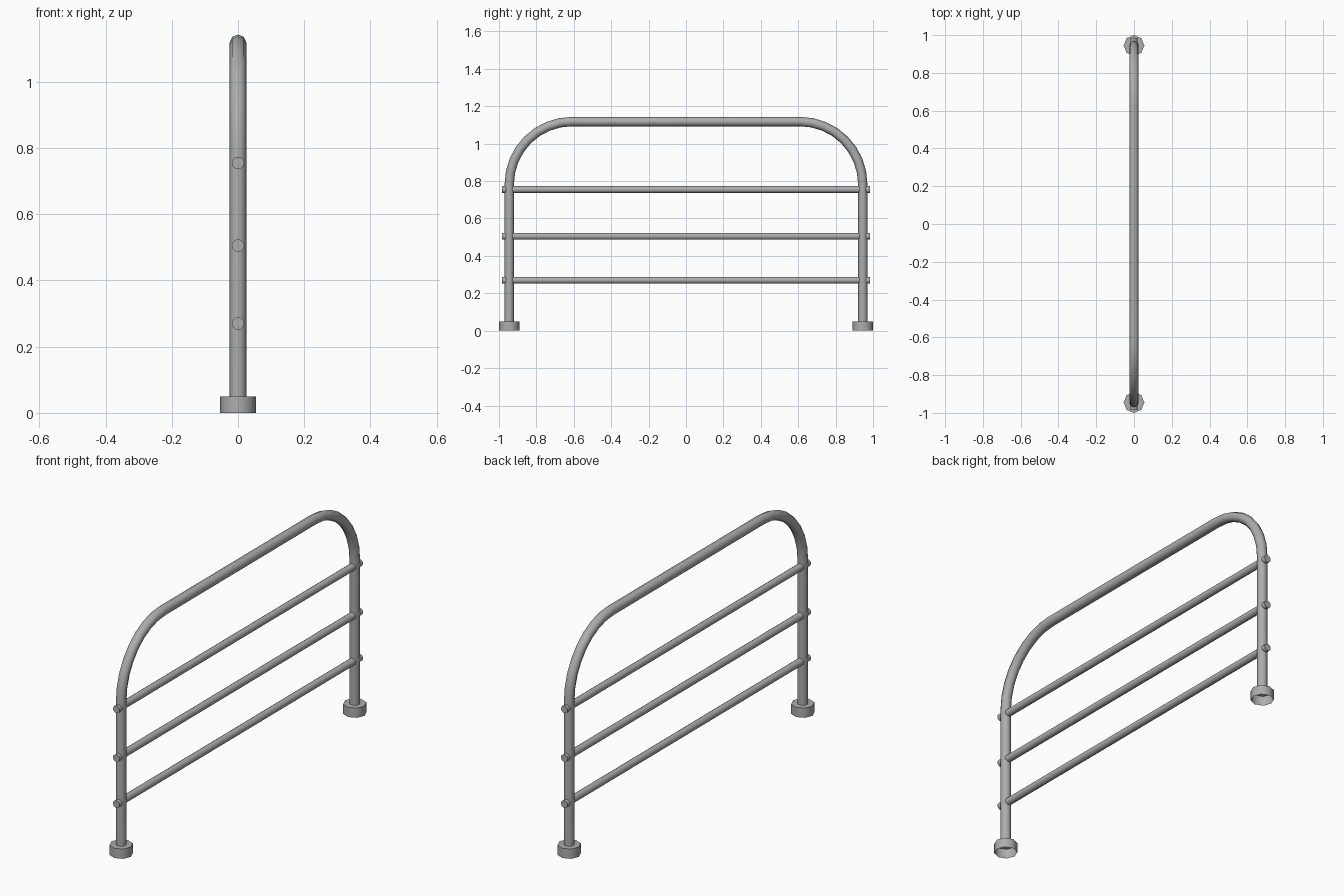
import bpy, bmesh
from math import sin, cos, pi, radians
from mathutils import Vector

cube = bpy.data.objects.get("Cube")
if cube:
    bpy.data.objects.remove(cube, do_unlink=True)

steel = bpy.data.materials.new("grey steel")
steel.use_nodes = True
GREY = (0.42, 0.42, 0.42, 1)
steel.diffuse_color = GREY
steel.node_tree.nodes["Principled BSDF"].inputs["Base Color"].default_value = GREY

X_AXIS = Vector((1, 0, 0))


def tube(name, path, radius, sides, caps=(True, True)):
    """Sweep a round section along a path of (y, z) points."""
    pts = [Vector((0, y, z)) for y, z in path]
    bm = bmesh.new()
    rings = []
    for i, p in enumerate(pts):
        tangent = (pts[min(i + 1, len(pts) - 1)] - pts[max(i - 1, 0)]).normalized()
        side = tangent.cross(X_AXIS)
        rings.append([bm.verts.new(p + radius * (cos(a) * X_AXIS + sin(a) * side))
                      for a in (2 * pi * k / sides for k in range(sides))])
    for r0, r1 in zip(rings, rings[1:]):
        for k in range(sides):
            n = (k + 1) % sides
            bm.faces.new((r0[k], r1[k], r1[n], r0[n]))
    if caps[0]:
        bm.faces.new(rings[0])
    if caps[1]:
        bm.faces.new(rings[-1][::-1])
    bmesh.ops.recalc_face_normals(bm, faces=bm.faces)
    mesh = bpy.data.meshes.new(name)
    bm.to_mesh(mesh)
    bm.free()
    mesh.materials.append(steel)
    obj = bpy.data.objects.new(name, mesh)
    bpy.context.collection.objects.link(obj)
    bpy.ops.object.select_all(action='DESELECT')
    obj.select_set(True)
    bpy.context.view_layer.objects.active = obj
    bpy.ops.object.shade_smooth_by_angle(angle=radians(50))
    return obj


# Main hoop: two posts joined by rounded corners and a straight top
POST_Y, TOP_Z, BEND, FOOT_H, STEPS = 0.945, 1.118, 0.335, 0.05, 8
half = [(-POST_Y, FOOT_H)]
for i in range(STEPS + 1):
    a = pi / 2 * i / STEPS
    half.append((-POST_Y + BEND * (1 - cos(a)), TOP_Z - BEND * (1 - sin(a))))
hoop_path = half + [(-y, z) for y, z in reversed(half)]
tube("hoop_frame", hoop_path, 0.025, 8, caps=(False, False))

# Cross rails that poke through both posts
for label, z in (("lower", 0.27), ("middle", 0.505), ("upper", 0.755)):
    tube(label + "_rail", [(-0.985, z), (0.985, z)], 0.019, 10)

# Feet: cups open at the bottom
for label, y in (("front", -POST_Y), ("back", POST_Y)):
    tube(label + "_foot", [(y, 0), (y, FOOT_H)], 0.055, 8, caps=(False, True))
